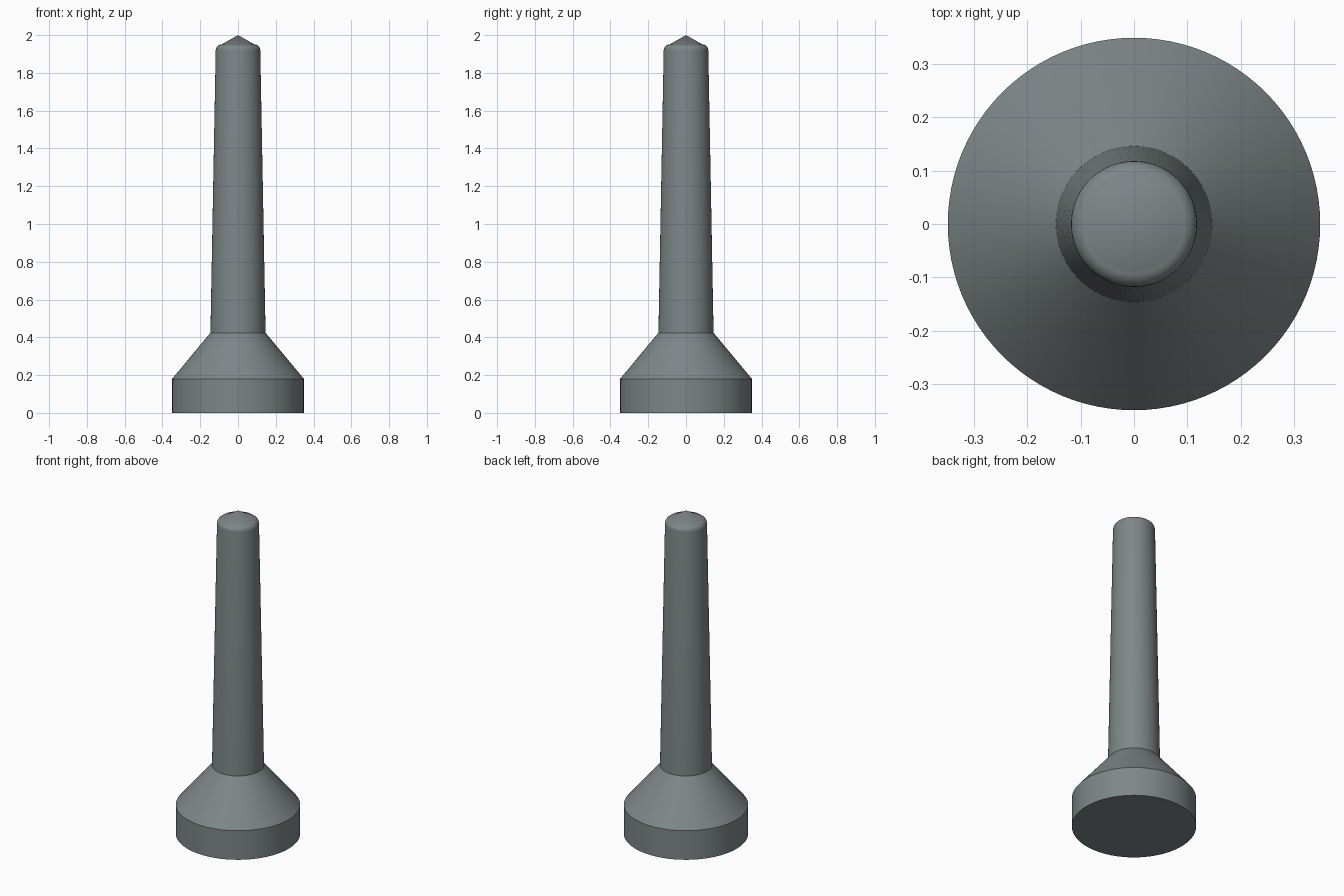
import bpy, bmesh, math

if "Cube" in bpy.data.objects:
    bpy.data.objects.remove(bpy.data.objects["Cube"])

SEGMENTS = 96

paint = bpy.data.materials.new("slate_grey")
paint.diffuse_color = (0.21, 0.24, 0.245, 1)
paint.use_nodes = True
paint.node_tree.nodes["Principled BSDF"].inputs["Base Color"].default_value = paint.diffuse_color

# Outline (radius, height): base drum, flared collar, tapering shaft, rounded shoulder, pointed tip
profile = [(0, 0), (0.349, 0), (0.349, 0.18), (0.146, 0.424), (0.118, 1.92)]
for i in range(1, 7):
    a = math.radians(90 * i / 6)
    profile.append((0.086 + 0.032 * math.cos(a), 1.92 + 0.031 * math.sin(a)))
profile.append((0, 2.0))

# Spin the outline into one closed solid
bm = bmesh.new()
verts = [bm.verts.new((r, 0, z)) for r, z in profile]
edges = [bm.edges.new(pair) for pair in zip(verts, verts[1:])]
bmesh.ops.spin(bm, geom=verts + edges, cent=(0, 0, 0), axis=(0, 0, 1),
               angle=math.tau, steps=SEGMENTS, use_merge=False)
bmesh.ops.remove_doubles(bm, verts=bm.verts[:], dist=0.0001)
bmesh.ops.recalc_face_normals(bm, faces=bm.faces[:])
mesh = bpy.data.meshes.new("tapered_post")
bm.to_mesh(mesh)
bm.free()

post = bpy.data.objects.new("tapered_post", mesh)
bpy.context.collection.objects.link(post)
mesh.materials.append(paint)

# Smooth sides with crisp rims
bpy.context.view_layer.objects.active = post
post.select_set(True)
bpy.ops.object.shade_smooth_by_angle(angle=math.radians(30))
